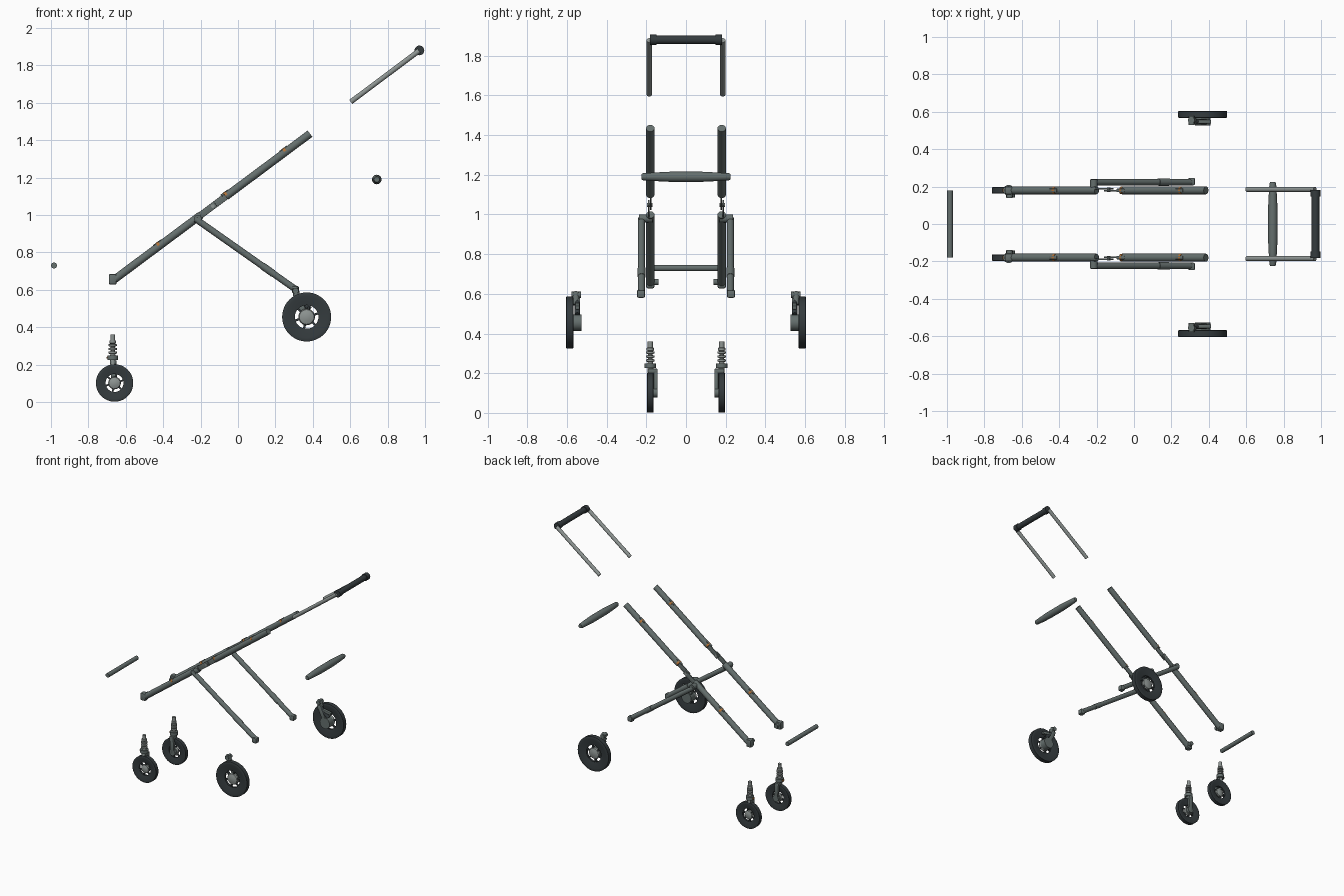
import bpy, bmesh, math
from mathutils import Vector, Matrix

cube = bpy.data.objects.get("Cube")
if cube:
    bpy.data.objects.remove(cube, do_unlink=True)

built = []


def material(name, rgb):
    m = bpy.data.materials.new(name)
    m.use_nodes = True
    m.diffuse_color = (*rgb, 1)
    m.node_tree.nodes["Principled BSDF"].inputs["Base Color"].default_value = (*rgb, 1)
    return m


FRAME = material("frame_grey", (0.13, 0.16, 0.155))
LIGHT = material("light_metal", (0.27, 0.30, 0.29))
DARK = material("dark_rubber", (0.035, 0.044, 0.048))
ORANGE = material("orange_clip", (0.45, 0.17, 0.04))


def finish(name, bm, mat):
    bmesh.ops.remove_doubles(bm, verts=bm.verts, dist=1e-5)
    bmesh.ops.recalc_face_normals(bm, faces=bm.faces)
    mesh = bpy.data.meshes.new(name)
    bm.to_mesh(mesh)
    bm.free()
    mesh.materials.append(mat)
    ob = bpy.data.objects.new(name, mesh)
    bpy.context.collection.objects.link(ob)
    built.append(ob)
    return ob


def lathe(name, profile, origin, axis, mat, closed=False, steps=24):
    """Turn (radius, height) points about an axis through origin."""
    bm = bmesh.new()
    vs = [bm.verts.new((r, 0, h)) for r, h in profile]
    es = [bm.edges.new(p) for p in zip(vs, vs[1:])]
    if closed:
        es.append(bm.edges.new((vs[-1], vs[0])))
    bmesh.ops.spin(bm, geom=vs + es, cent=(0, 0, 0), axis=(0, 0, 1),
                   angle=math.tau, steps=steps)
    turn = Vector(axis).to_track_quat('Z', 'Y').to_matrix().to_4x4()
    bm.transform(Matrix.Translation(origin) @ turn)
    return finish(name, bm, mat)


def rod(name, a, b, r, mat):
    a, b = Vector(a), Vector(b)
    n = (b - a).length
    return lathe(name, [(0, 0), (r, 0), (r, n), (0, n)], a, b - a, mat)


def bar(name, a, b, width, height, mat):
    """Rectangular bar from a to b; width along y, height across."""
    a, b = Vector(a), Vector(b)
    x = (b - a).normalized()
    y = Vector((0, 1, 0))
    rot = Matrix((x, y, x.cross(y))).transposed().to_4x4()
    bm = bmesh.new()
    bmesh.ops.create_cube(bm, size=1)
    bm.transform(Matrix.Translation((a + b) / 2) @ rot
                 @ Matrix.Diagonal(((b - a).length, width, height, 1)))
    bmesh.ops.bevel(bm, geom=bm.edges[:], offset=min(width, height) * 0.2,
                    segments=2, affect='EDGES', profile=0.5)
    return finish(name, bm, mat)


def wheel(name, x, y, z, R, w, out):
    """Dished tyre, open spoked ring and domed hub, facing y direction out."""
    axis, c = (0, out, 0), (x, y, z)
    lathe(name + "_tyre", [(R, -w * 0.9), (R, w * 0.9), (R * 0.97, w), (R * 0.85, w),
                           (R * 0.48, w * 0.45), (R * 0.48, -w * 0.45),
                           (R * 0.85, -w), (R * 0.97, -w)], c, axis, DARK, True, 48)
    lathe(name + "_hub", [(0, w * 0.95), (R * 0.15, w * 0.85), (R * 0.3, w * 0.5),
                          (R * 0.34, 0), (R * 0.3, -w), (0, -w)], c, axis, LIGHT)
    for i in range(6):
        a = math.tau * i / 6 + 0.3
        d = Vector((math.cos(a), 0, math.sin(a)))
        bar(name + "_spoke", Vector(c) + d * R * 0.25, Vector(c) + d * R * 0.52,
            w * 0.7, R * 0.09, DARK)


def on_rail(x, y, lift=0):
    """Point on the sloping main rail line."""
    return Vector((x - lift * 0.6, y, 1.148 + 0.745 * x + lift * 0.8))


for s, side in ((1, "left"), (-1, "right")):
    def nm(part):
        return side + "_" + part

    # Main rails, with folding hinge between halves
    y = 0.18 * s
    rod(nm("lower_rail"), on_rail(-0.665, y), on_rail(-0.2, y), 0.021, FRAME)
    rod(nm("upper_rail"), on_rail(-0.065, y), on_rail(0.385, y), 0.021, FRAME)
    bar(nm("hinge_lower_plate"), on_rail(-0.22, y + 0.008 * s),
        on_rail(-0.12, y + 0.008 * s), 0.009, 0.036, FRAME)
    bar(nm("hinge_upper_plate"), on_rail(-0.15, y - 0.002 * s),
        on_rail(-0.05, y - 0.002 * s), 0.009, 0.036, FRAME)
    rod(nm("hinge_pin"), on_rail(-0.135, y - 0.01 * s), on_rail(-0.135, y + 0.016 * s),
        0.01, LIGHT)
    bar(nm("rail_socket"), (-0.67, y, 0.628), (-0.67, y, 0.685), 0.042, 0.042, FRAME)
    rod(nm("socket_button"), (-0.665, y, 0.66), (-0.665, y - 0.042 * s, 0.66), 0.016, FRAME)
    for x in (-0.42, -0.06, 0.255):
        rod(nm("rail_clip"), on_rail(x - 0.006, y, 0.004), on_rail(x + 0.006, y, 0.004),
            0.0205, ORANGE)
        bar(nm("clip_tab"), on_rail(x - 0.02, y, 0.018), on_rail(x + 0.02, y, 0.018),
            0.018, 0.012, FRAME)

    # Rear struts
    y = 0.224 * s
    top, end = Vector((-0.225, y, 0.978)), Vector((0.305, y, 0.605))
    rod(nm("rear_strut"), top, end, 0.0175, FRAME)
    rod(nm("strut_collar"), top.lerp(end, 0.67), top.lerp(end, 0.78), 0.0195, FRAME)
    rod(nm("strut_pivot"), (-0.215, 0.17 * s, 0.98), (-0.215, 0.238 * s, 0.98), 0.02, FRAME)
    bar(nm("strut_foot"), (0.308, y + 0.003 * s, 0.58), (0.308, y + 0.003 * s, 0.62),
        0.04, 0.036, FRAME)

    # Handle arms
    y = 0.185 * s
    rod(nm("handle_arm"), (0.603, y, 1.605), (0.968, y, 1.878), 0.0135, LIGHT)
    rod(nm("handle_corner"), (0.97, 0.182 * s, 1.88), (0.97, 0.148 * s, 1.88), 0.026, DARK)

    # Rear wheels with suspension arm and brake lever
    wheel(nm("rear_wheel"), 0.367, 0.586 * s, 0.455, 0.131, 0.018, s)
    y = 0.547 * s
    bar(nm("rear_arm"), (0.308, y, 0.575), (0.367, y, 0.45), 0.028, 0.032, FRAME)
    bar(nm("brake_lever"), (0.3, y, 0.55), (0.41, y, 0.53), 0.022, 0.022, FRAME)
    rod(nm("rear_damper"), (0.318, y, 0.56), (0.385, y, 0.495), 0.014, DARK)
    rod(nm("rear_axle_boss"), (0.367, 0.527 * s, 0.455), (0.367, 0.575 * s, 0.455),
        0.042, FRAME)
    rod(nm("rear_stub"), (0.318, 0.555 * s, 0.545), (0.306, 0.555 * s, 0.61), 0.018, FRAME)
    rod(nm("stub_cap"), (0.308, 0.53 * s, 0.595), (0.308, 0.578 * s, 0.595), 0.016, FRAME)

    # Front casters with ribbed spring post and one-sided fork
    y = 0.18 * s
    wheel(nm("front_wheel"), -0.66, y, 0.102, 0.1, 0.0165, s)
    ribs = [(0, 0.36), (0.013, 0.36), (0.013, 0.33), (0.018, 0.328), (0.018, 0.315)]
    for z in (0.305, 0.285, 0.265):
        ribs += [(0.012, z + 0.006), (0.022, z + 0.004), (0.022, z - 0.006), (0.012, z - 0.008)]
    ribs += [(0.015, 0.25), (0.015, 0.2), (0, 0.2)]
    lathe(nm("spring_post"), ribs, (-0.67, y, 0), (0, 0, 1), LIGHT)
    rod(nm("caster_collar"), (-0.67, y, 0.226), (-0.67, y, 0.25), 0.029, FRAME)
    bar(nm("swivel_lock"), (-0.702, y, 0.238), (-0.68, y, 0.238), 0.022, 0.012, ORANGE)
    bar(nm("fork_bridge"), (-0.685, 0.168 * s, 0.212), (-0.65, 0.168 * s, 0.212),
        0.05, 0.022, FRAME)
    bar(nm("fork_leg"), (-0.668, 0.153 * s, 0.22), (-0.66, 0.153 * s, 0.09),
        0.02, 0.032, FRAME)
    rod(nm("front_axle_boss"), (-0.66, 0.143 * s, 0.102), (-0.66, y, 0.102), 0.024, FRAME)

# Cross members
rod("handle_grip", (0.97, -0.16, 1.88), (0.97, 0.16, 1.88), 0.021, DARK)
lathe("bumper_bar", [(0, -0.224), (0.014, -0.224), (0.018, -0.215), (0.022, -0.15),
                     (0.0255, -0.08), (0.0255, 0.08), (0.022, 0.15), (0.018, 0.215),
                     (0.014, 0.224), (0, 0.224)], (0.742, 0, 1.19), (0, 1, 0), FRAME)
rod("front_foot_bar", (-0.984, -0.178, 0.73), (-0.984, 0.178, 0.73), 0.016, FRAME)

# Smooth round surfaces, keep edges crisp
for ob in built:
    ob.select_set(True)
bpy.context.view_layer.objects.active = built[0]
bpy.ops.object.shade_smooth_by_angle(angle=math.radians(35))
